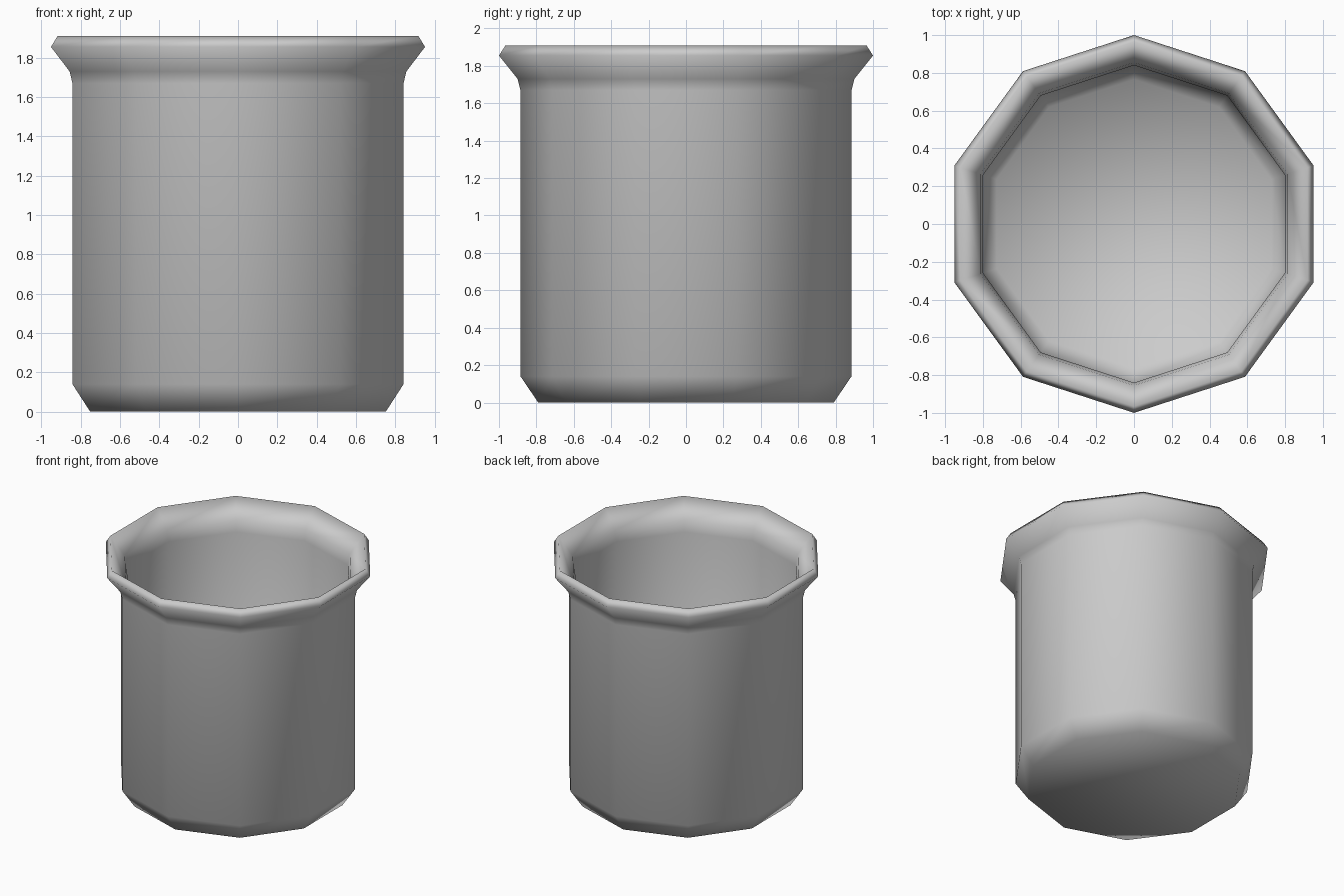
import bpy
import bmesh
import math

SIDES = 10

cube = bpy.data.objects.get("Cube")
if cube:
    bpy.data.objects.remove(cube, do_unlink=True)

# Plain grey material
grey = bpy.data.materials.new("plain grey")
grey.use_nodes = True
colour = (0.6, 0.6, 0.6, 1)
grey.diffuse_color = colour
grey.node_tree.nodes["Principled BSDF"].inputs["Base Color"].default_value = colour

# Wall section as (radius, height): underside, outer wall, flared lip, inner wall, floor
profile = [
    (0.79, 0.0), (0.885, 0.14), (0.885, 1.67), (0.90, 1.73), (1.0, 1.855),
    (0.965, 1.91), (0.855, 1.765), (0.84, 1.68), (0.84, 0.16), (0.765, 0.05),
]


def ring(bm, radius, height):
    """One ten-sided ring with a corner on the y axis."""
    angles = [math.pi / 2 + math.tau * i / SIDES for i in range(SIDES)]
    return [bm.verts.new((radius * math.cos(a), radius * math.sin(a), height)) for a in angles]


# Hollow vessel: rings bridged by quads, closed by base and floor
bm = bmesh.new()
rings = [ring(bm, r, z) for r, z in profile]
for low, high in zip(rings, rings[1:]):
    for i in range(SIDES):
        j = (i + 1) % SIDES
        bm.faces.new((low[i], low[j], high[j], high[i]))
bm.faces.new(rings[0][::-1])
bm.faces.new(rings[-1])
for face in bm.faces:
    face.smooth = True

mesh = bpy.data.meshes.new("pot")
bm.to_mesh(mesh)
bm.free()
mesh.materials.append(grey)
pot = bpy.data.objects.new("pot", mesh)
bpy.context.collection.objects.link(pot)
